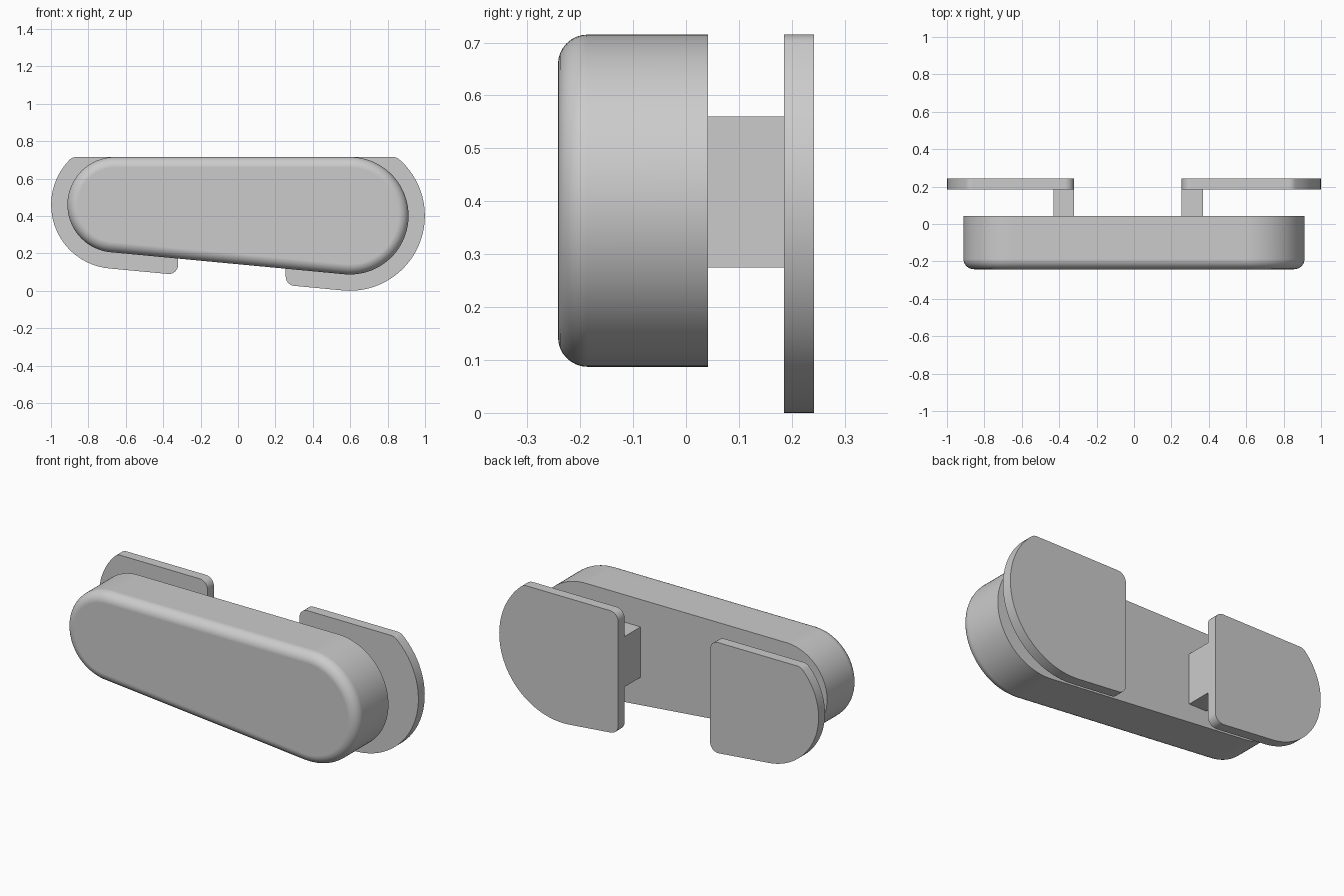
import bpy, bmesh, math
from mathutils import Vector

cube = bpy.data.objects.get("Cube")
if cube:
    bpy.data.objects.remove(cube, do_unlink=True)

grey = bpy.data.materials.new("plain_grey")
grey.use_nodes = True
COLOUR = (0.6, 0.6, 0.6, 1)
grey.diffuse_color = COLOUR
grey.node_tree.nodes["Principled BSDF"].inputs["Base Color"].default_value = COLOUR

# The two round ends: centre x, centre z, radius
LEFT_END = (0.598, 0.401, 0.314)
RIGHT_END = (-0.657, 0.46, 0.255)
TOP = 0.715
RIM = 0.087                      # how far the back plates stand out
BACK, PLATE_FRONT, PLATE_BACK = 0.042, 0.185, 0.242
FRONT = -0.242
TILT = 2 * math.atan2(RIGHT_END[1] - LEFT_END[1], LEFT_END[0] - RIGHT_END[0])


def arc(cx, cz, r, start, end, n):
    """Points on a circle in the x-z plane."""
    angles = [start + (end - start) * i / n for i in range(n + 1)]
    return [Vector((cx + r * math.cos(a), 0, cz + r * math.sin(a))) for a in angles]


def fillet(before, corner, after, r, n=6):
    """Replace a corner by a tangent arc of radius r."""
    u, v = (before - corner).normalized(), (after - corner).normalized()
    half = u.angle(v) / 2
    centre = corner + (u + v).normalized() * r / math.sin(half)
    t = r / math.tan(half)
    a = (corner + u * t - centre).normalized()
    b = (corner + v * t - centre).normalized()
    return [centre + a.slerp(b, i / n) * r for i in range(n + 1)]


def prism(name, outline, y0, y1, front_round=0):
    """Extrude an x-z outline from y0 to y1, with an optional rounded front edge."""
    bm = bmesh.new()
    face = bm.faces.new([bm.verts.new((p.x, y0, p.z)) for p in outline])
    rim = list(face.edges)
    ext = bmesh.ops.extrude_face_region(bm, geom=[face], use_keep_orig=True)
    moved = [g for g in ext["geom"] if isinstance(g, bmesh.types.BMVert)]
    bmesh.ops.translate(bm, verts=moved, vec=(0, y1 - y0, 0))
    bmesh.ops.recalc_face_normals(bm, faces=bm.faces)
    if front_round:
        bmesh.ops.bevel(bm, geom=rim, offset=front_round, segments=8,
                        profile=0.5, affect='EDGES', clamp_overlap=False)
    mesh = bpy.data.meshes.new(name)
    bm.to_mesh(mesh)
    bm.free()
    mesh.materials.append(grey)
    mesh.polygons.foreach_set("use_smooth", [True] * len(mesh.polygons))
    mesh.set_sharp_from_angle(angle=math.radians(30))
    obj = bpy.data.objects.new(name, mesh)
    bpy.context.collection.objects.link(obj)
    weighted = obj.modifiers.new("flat_shading", 'WEIGHTED_NORMAL')
    weighted.keep_sharp = True


# Tapered body: two arcs joined by straight tangents
up, down = math.pi / 2, -math.pi / 2 - TILT
body = (arc(*RIGHT_END, up, down + 2 * math.pi, 48)
        + arc(*LEFT_END, down, up, 48))
prism("body", body, FRONT, BACK, front_round=0.056)


def back_plate(name, end, cut, side):
    """Plate following one round end, trimmed at the top and at x = cut."""
    cx, cz, r = end[0], end[1], end[2] + RIM
    clip = math.asin((TOP - cz) / r)
    if side > 0:
        curve = arc(cx, cz, r, clip, down, 32)
    else:
        curve = arc(cx, cz, r, math.pi - clip, down + 2 * math.pi, 32)
    last = curve[-1]
    low = Vector((cut, 0, last.z - math.tan(TILT) * (cut - last.x)))
    high = Vector((cut, 0, TOP))
    outline = (fillet(high, curve[0], curve[1], 0.05) + curve[1:]
               + fillet(last, low, high, 0.05)
               + fillet(low, high, curve[0], 0.05))
    prism(name, outline, PLATE_FRONT, PLATE_BACK)


def post(name, x0, x1):
    """Rectangular block joining a plate to the body."""
    corners = [(x0, 0.275), (x1, 0.275), (x1, 0.56), (x0, 0.56)]
    prism(name, [Vector((x, 0, z)) for x, z in corners], BACK, PLATE_FRONT)


# Back plates and their posts
back_plate("left_back_plate", LEFT_END, 0.255, 1)
back_plate("right_back_plate", RIGHT_END, -0.32, -1)
post("left_post", 0.255, 0.37)
post("right_post", -0.43, -0.32)
